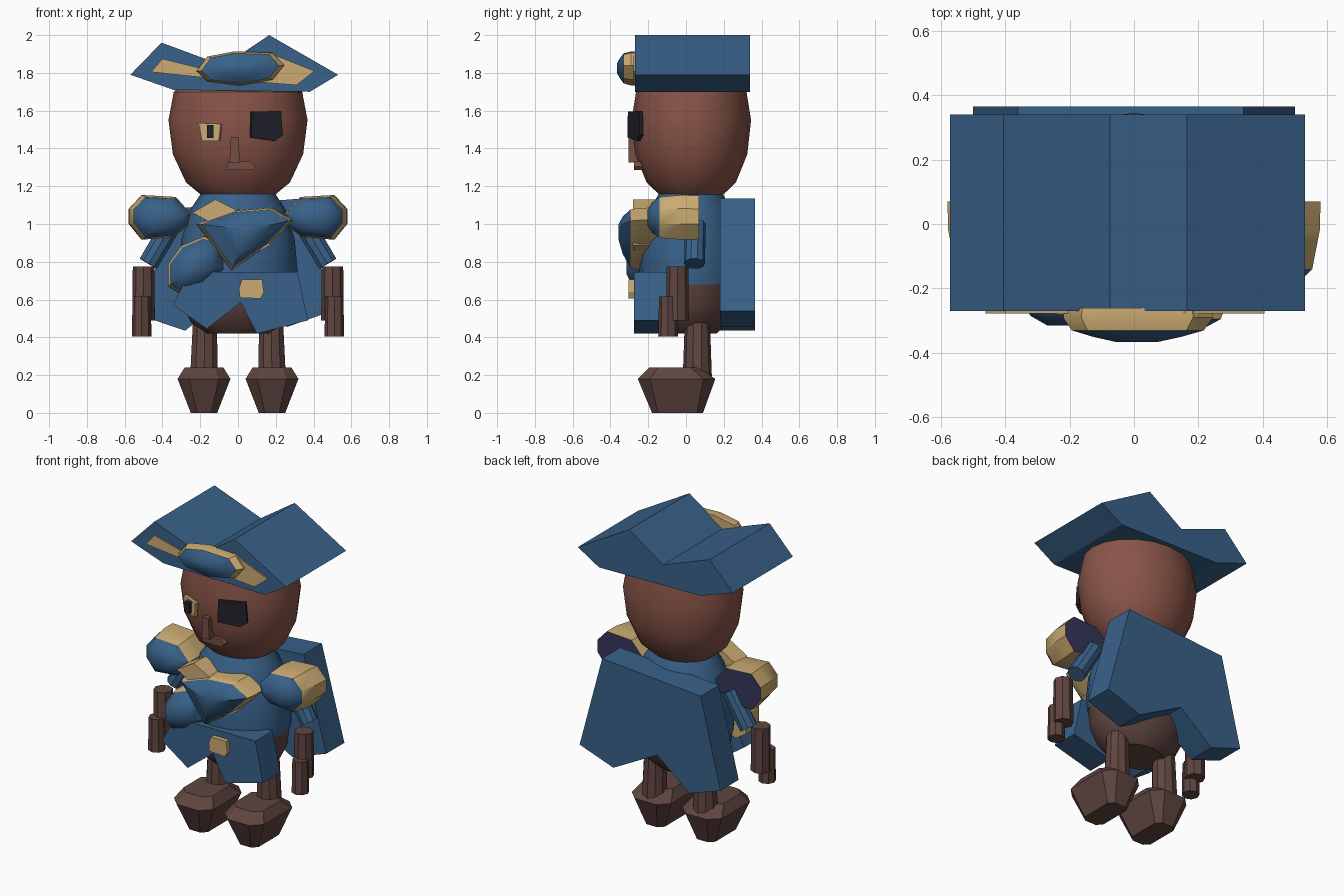
import bpy
import bmesh
import math
from mathutils import Matrix, Vector

if "Cube" in bpy.data.objects:
    bpy.data.objects.remove(bpy.data.objects["Cube"], do_unlink=True)


def material(name, colour):
    mat = bpy.data.materials.new(name)
    mat.use_nodes = True
    mat.diffuse_color = (*colour, 1)
    mat.node_tree.nodes["Principled BSDF"].inputs["Base Color"].default_value = (*colour, 1)
    return mat


BLUE = material("coat blue", (.04, .12, .25))
NAVY = material("lining navy", (.035, .035, .10))
GOLD = material("trim gold", (.60, .41, .17))
SKIN = material("skin brown", (.25, .09, .065))
DARK = material("leather brown", (.115, .06, .052))
NOSE = material("nose brown", (.18, .075, .06))
BLACK = material("patch black", (.015, .015, .024))


def loft(name, rings, mats, smooth=False, start=None, end=None):
    """Skin a list of equal point rings, one material per band, with end caps."""
    bm = bmesh.new()
    palette = list(dict.fromkeys(mats + [start or mats[0], end or mats[-1]]))
    verts = [[bm.verts.new(p) for p in ring] for ring in rings]
    count = len(verts[0])
    for low, high, mat in zip(verts, verts[1:], mats):
        for i in range(count):
            j = (i + 1) % count
            face = bm.faces.new((low[i], low[j], high[j], high[i]))
            face.material_index = palette.index(mat)
    bm.faces.new(verts[0]).material_index = palette.index(start or mats[0])
    bm.faces.new(verts[-1]).material_index = palette.index(end or mats[-1])
    bmesh.ops.recalc_face_normals(bm, faces=bm.faces)
    mesh = bpy.data.meshes.new(name)
    bm.to_mesh(mesh)
    bm.free()
    for mat in palette:
        mesh.materials.append(mat)
    obj = bpy.data.objects.new(name, mesh)
    bpy.context.collection.objects.link(obj)
    if smooth:
        bpy.ops.object.select_all(action='DESELECT')
        bpy.context.view_layer.objects.active = obj
        obj.select_set(True)
        bpy.ops.object.shade_smooth_by_angle(angle=math.radians(35))
    return obj


def prism(name, outline, front, back, mat):
    """Front outline (x, z) pushed straight through in y."""
    return loft(name, [[(x, y, z) for x, z in outline] for y in (front, back)], [mat])


def dome(name, outline, layers, mats, back=None, drift=0):
    """Front outline shrunk about its middle, layer by layer (y, scale)."""
    cx = sum(p[0] for p in outline) / len(outline)
    cz = sum(p[1] for p in outline) / len(outline)
    rings = [[(cx + (x - cx) * s + drift * (y + .1), y, cz + (z - cz) * s) for x, z in outline]
             for y, s in layers]
    return loft(name, rings, mats, smooth=True, start=back)


def turned(name, profile, centre_y, depth, mats, sides=20):
    """Profile (radius, z) turned about z with an oval plan."""
    steps = [math.tau * i / sides for i in range(sides)]
    rings = [[(r * math.cos(a), centre_y + depth * r * math.sin(a), z) for a in steps]
             for r, z in profile]
    return loft(name, rings, mats, smooth=True)


def rod(name, bottom, top, r_bottom, r_top, mat, sides=10):
    """Round bar between two points."""
    a, b = Vector(bottom), Vector(top)
    spin = (b - a).to_track_quat('Z', 'Y')
    rings = [[c + spin @ Vector((r * math.cos(math.tau * i / sides),
                                 r * math.sin(math.tau * i / sides), 0)) for i in range(sides)]
             for c, r in ((a, r_bottom), (b, r_top))]
    return loft(name, rings, [mat], smooth=True)


def tilted_plate(name, outline, centre, angle, thick, mat):
    """Plate laid against the face, turned about z."""
    obj = prism(name, outline, -thick / 2, thick / 2, mat)
    obj.data.transform(Matrix.Translation(centre) @ Matrix.Rotation(angle, 4, 'Z'))
    return obj


# Head
turned("head", [(.19, 1.15), (.275, 1.22), (.345, 1.37), (.368, 1.55),
                (.34, 1.70), (.22, 1.80)], .028, .86, [SKIN] * 5)

# Face
tilted_plate("eye_patch", [(-.085, .075), (.08, .078), (.09, -.05), (.045, -.08), (-.09, -.062)],
             (.15, -.268, 1.52), .37, .02, BLACK)
tilted_plate("eye_surround", [(-.065, .045), (.06, .04), (.05, -.05), (-.045, -.05)],
             (-.145, -.27, 1.49), -.36, .02, GOLD)
prism("pupil", [(-.165, 1.455), (-.13, 1.455), (-.13, 1.525), (-.165, 1.525)], -.308, -.25, BLACK)
prism("nose", [(-.045, 1.325), (.01, 1.325), (.003, 1.46), (-.038, 1.46)], -.305, -.2, NOSE)
prism("mouth", [(-.065, 1.285), (.075, 1.285), (.09, 1.305), (.065, 1.33), (-.05, 1.33)],
      -.275, -.15, NOSE)

# Hat with trim and badge
prism("hat", [(-.57, 1.79), (-.405, 1.96), (-.075, 1.838), (.165, 2), (.53, 1.79),
              (.38, 1.70), (-.34, 1.71)], -.27, .34, BLUE)
prism("hat_trim", [(-.46, 1.805), (-.4, 1.875), (-.1, 1.80), (.155, 1.91), (.405, 1.81),
                   (.31, 1.735), (-.18, 1.775)], -.278, -.27, GOLD)
dome("hat_badge", [(-.215, 1.81), (-.16, 1.885), (-.02, 1.912), (.18, 1.905),
                   (.24, 1.84), (.18, 1.765), (.01, 1.735), (-.16, 1.757)],
     [(-.26, 1), (-.29, 1.02), (-.33, .9), (-.35, .6), (-.366, .28)],
     [GOLD, GOLD, BLUE, BLUE])

# Torso and hips
turned("torso", [(.31, .68), (.315, .76), (.30, .92), (.25, 1.08), (.19, 1.17)],
       .025, .86, [BLUE] * 4)
turned("hips", [(.17, .42), (.25, .48), (.295, .57), (.31, .68)], .025, .8, [DARK] * 3)

# Back cape and front skirt
prism("cape", [(.5, .54), (.26, .455), (-.05, .62), (-.28, .435), (-.5, .51),
               (-.36, 1.08), (.34, 1.135)], .18, .365, BLUE)
prism("skirt", [(-.26, .745), (.315, .745), (.37, .49), (.1, .42), (.015, .585),
                (-.165, .445), (-.345, .57), (-.3, .66)], -.275, -.1, BLUE)
prism("buckle", [(.01, .61), (.12, .605), (.137, .64), (.128, .705), (.02, .705), (.005, .66)],
      -.305, -.27, GOLD)

# Chest strap, plate and pouch
prism("chest_strap", [(-.24, 1.06), (-.12, 1.13), (-.02, 1.08), (.17, .89), (.12, .86)],
      -.28, -.155, GOLD)
dome("chest_plate", [(-.215, 1.0), (-.02, 1.07), (.18, 1.085), (.285, 1.02),
                     (.16, .89), (-.035, .755)],
     [(-.15, 1.02), (-.25, 1.0), (-.295, .93), (-.335, .6), (-.357, .25)],
     [GOLD, GOLD, BLUE, BLUE])
dome("side_pouch", [(-.37, .79), (-.3, .885), (-.18, .935), (-.08, .9), (-.06, .76),
                    (-.17, .66), (-.3, .625), (-.37, .67)],
     [(-.08, 1), (-.2, 1), (-.23, .92), (-.285, .65), (-.315, .28)],
     [GOLD, GOLD, BLUE, BLUE])

# Shoulders, arms and legs, mirrored
PAD = [(.245, 1.05), (.325, 1.14), (.5, 1.15), (.565, 1.08),
       (.565, 1.0), (.5, .92), (.335, .935), (.26, .99)]
BOOT = [(0, .07, -.18, .09), (.18, .14, -.255, .155), (.24, .103, -.195, .07)]
for side, label in ((1, "left"), (-1, "right")):
    dome(label + "_shoulder", [(side * x, z) for x, z in PAD],
         [(.07, 1), (-.02, 1.03), (-.14, .94), (-.18, .7), (-.205, .35)],
         [GOLD, GOLD, BLUE, BLUE], back=NAVY, drift=.08 * side)
    rod(label + "_upper_arm", (side * .475, .045, .79), (side * .35, .05, 1.0), .055, .055, BLUE)
    rod(label + "_forearm", (side * .5, -.045, .49), (side * .5, -.045, .775), .06, .057, DARK, 8)
    rod(label + "_hand", (side * .51, -.095, .405), (side * .51, -.095, .615), .052, .048, DARK, 8)
    rod(label + "_leg", (side * .18, .06, .19), (side * .175, .06, .5), .077, .066, DARK)
    rings = []
    for z, w, front, back in BOOT:
        cut = w * .45
        half = [(w - cut, front), (w, front + cut), (w, back - cut), (w - cut, back)]
        plan = half + [(-x, y) for x, y in reversed(half)]
        rings.append([(side * .18 + x, y, z) for x, y in plan])
    loft(label + "_boot", rings, [DARK, DARK])
